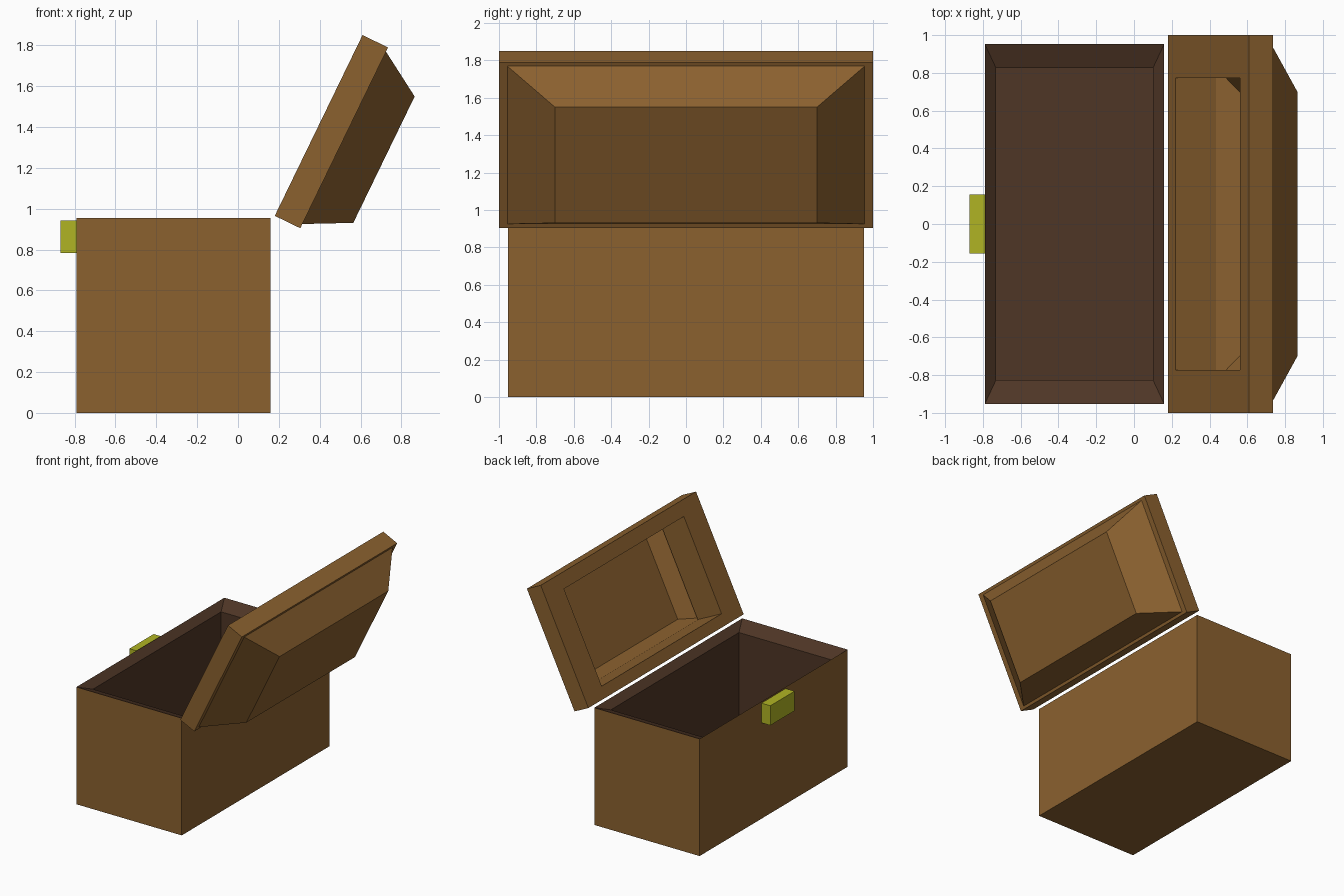
import bpy, bmesh, math

if "Cube" in bpy.data.objects:
    bpy.data.objects.remove(bpy.data.objects["Cube"])


def material(name, srgb):
    m = bpy.data.materials.new(name)
    lin = [((c / 255 + 0.055) / 1.055) ** 2.4 for c in srgb]
    m.diffuse_color = (*lin, 1)
    m.use_nodes = True
    m.node_tree.nodes["Principled BSDF"].inputs["Base Color"].default_value = m.diffuse_color
    return m


WOOD = material("brown wood", (139, 97, 47))
INSIDE = material("dark inner wood", (79, 54, 38))
METAL = material("yellow brass", (176, 180, 36))


def loft(name, loops, mats):
    """Skin a stack of rectangles (x0, x1, half_y, z, material of next band), capped at both ends."""
    bm = bmesh.new()
    rings = [[bm.verts.new(p) for p in ((x0, -y, z), (x1, -y, z), (x1, y, z), (x0, y, z))]
             for x0, x1, y, z, _ in loops]
    bm.faces.new(rings[0][::-1])
    for a, b, loop in zip(rings, rings[1:], loops):
        for i in range(4):
            j = (i + 1) % 4
            bm.faces.new((a[i], a[j], b[j], b[i])).material_index = loop[4]
    bm.faces.new(rings[-1]).material_index = loops[-1][4]
    mesh = bpy.data.meshes.new(name)
    bm.to_mesh(mesh)
    bm.free()
    for m in mats:
        mesh.materials.append(m)
    obj = bpy.data.objects.new(name, mesh)
    bpy.context.collection.objects.link(obj)
    return obj


# Chest body: outer walls, chamfered rim, inner walls and floor
loft("chest_body", [
    (-0.79, 0.16, 0.953, 0.0, 0),
    (-0.79, 0.16, 0.953, 0.955, 1),
    (-0.73, 0.10, 0.825, 0.905, 1),
    (-0.73, 0.10, 0.825, 0.10, 1),
], [WOOD, INSIDE])

# Open lid, modelled flat (inner side up): tapered top, slab rim, opening, hollow
lid = loft("lid", [
    (0.137, 0.825, 0.70, -0.361, 0),
    (0.023, 0.961, 0.955, -0.139, 0),
    (0.0, 0.984, 1.0, -0.139, 0),
    (0.0, 0.984, 1.0, 0.0, 0),
    (0.09, 0.87, 0.772, 0.0, 0),
    (0.09, 0.87, 0.772, -0.24, 0),
    (0.083, 0.89, 0.83, -0.24, 0),
    (0.143, 0.82, 0.696, -0.355, 0),
], [WOOD])
lid.location = (0.18, 0, 0.965)
lid.rotation_euler = (0, -math.radians(64.1), 0)

# Lock plate on the front wall
loft("lock", [
    (-0.87, -0.79, 0.156, 0.782, 0),
    (-0.87, -0.79, 0.156, 0.942, 0),
], [METAL])
